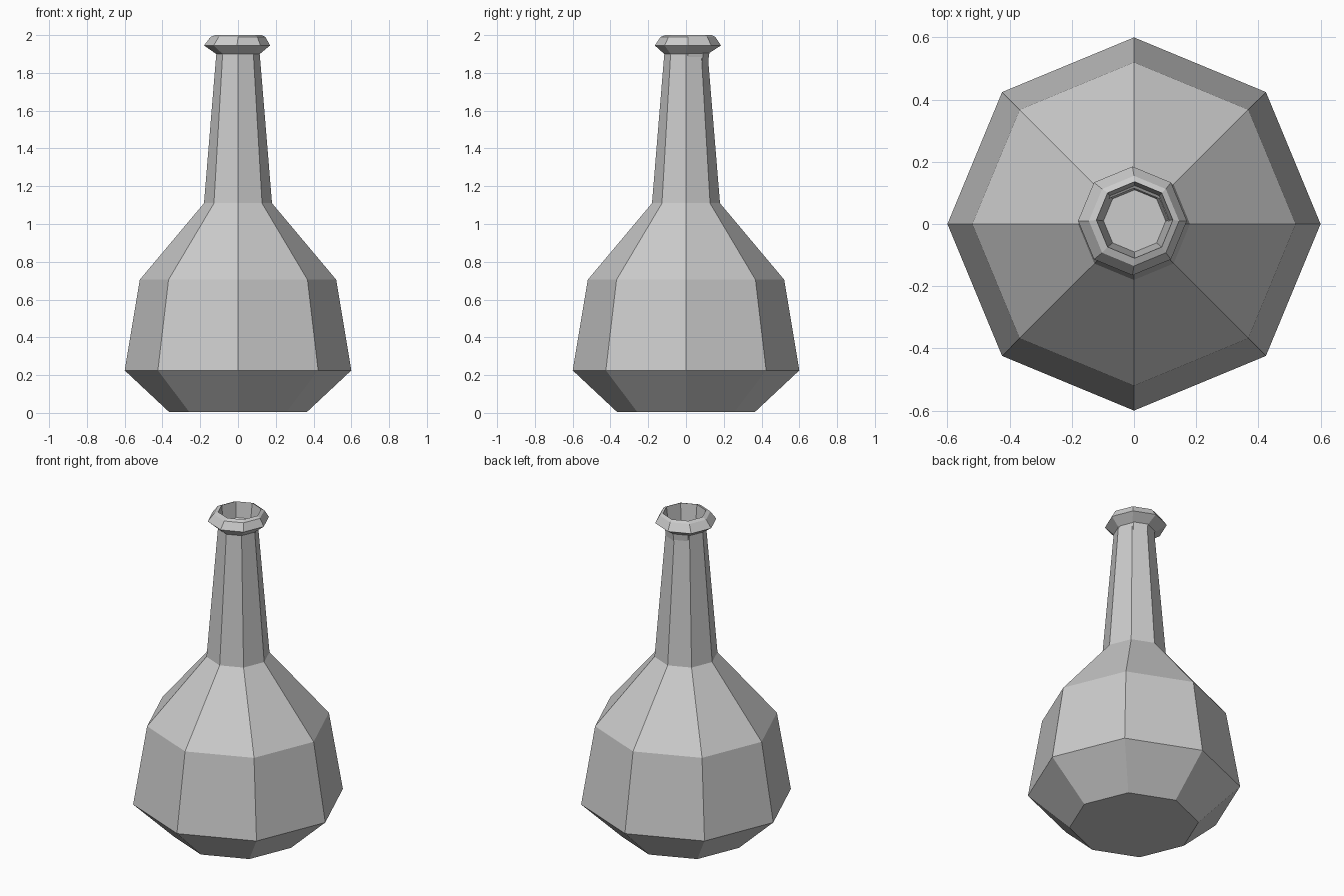
import bpy
import bmesh
from math import cos, sin, pi

cube = bpy.data.objects.get("Cube")
if cube:
    bpy.data.objects.remove(cube, do_unlink=True)

SIDES = 8

grey = bpy.data.materials.new("plain grey")
grey.use_nodes = True
grey.diffuse_color = (0.6, 0.6, 0.6, 1)
grey.node_tree.nodes["Principled BSDF"].inputs["Base Color"].default_value = (0.6, 0.6, 0.6, 1)


def lathe(name, rings, cap_start=False, cap_end=False):
    """Eight-sided skin over rings of (radius, height, centre x, centre y)."""
    bm = bmesh.new()
    loops = []
    for r, z, cx, cy in rings:
        loops.append([bm.verts.new((cx + r * cos(2 * pi * i / SIDES),
                                    cy + r * sin(2 * pi * i / SIDES), z))
                      for i in range(SIDES)])
    for low, high in zip(loops, loops[1:]):
        for i in range(SIDES):
            j = (i + 1) % SIDES
            bm.faces.new((low[i], low[j], high[j], high[i]))
    if cap_start:
        bm.faces.new(loops[0][::-1])
    if cap_end:
        bm.faces.new(loops[-1])
    mesh = bpy.data.meshes.new(name)
    bm.to_mesh(mesh)
    bm.free()
    mesh.materials.append(grey)
    obj = bpy.data.objects.new(name, mesh)
    bpy.context.collection.objects.link(obj)
    return obj


# Faceted bulb with a flat base and sloping shoulder
lathe("flask_body", [(0.365, 0.005, 0, 0), (0.6, 0.225, 0, 0),
                     (0.52, 0.705, 0, 0), (0.18, 1.11, 0, 0)], cap_start=True)

# Tapered neck
lathe("flask_neck", [(0.18, 1.11, 0, 0), (0.115, 1.9, 0, 0)])

# Flared lip, leaning slightly, with a hollow mouth inside
lathe("flask_lip", [(0.115, 1.9, 0, 0), (0.175, 1.945, -0.005, 0.01),
                    (0.145, 1.99, 0, 0.01), (0.123, 2.0, 0.002, 0.013),
                    (0.1, 1.8, 0.002, 0.01)], cap_end=True)
